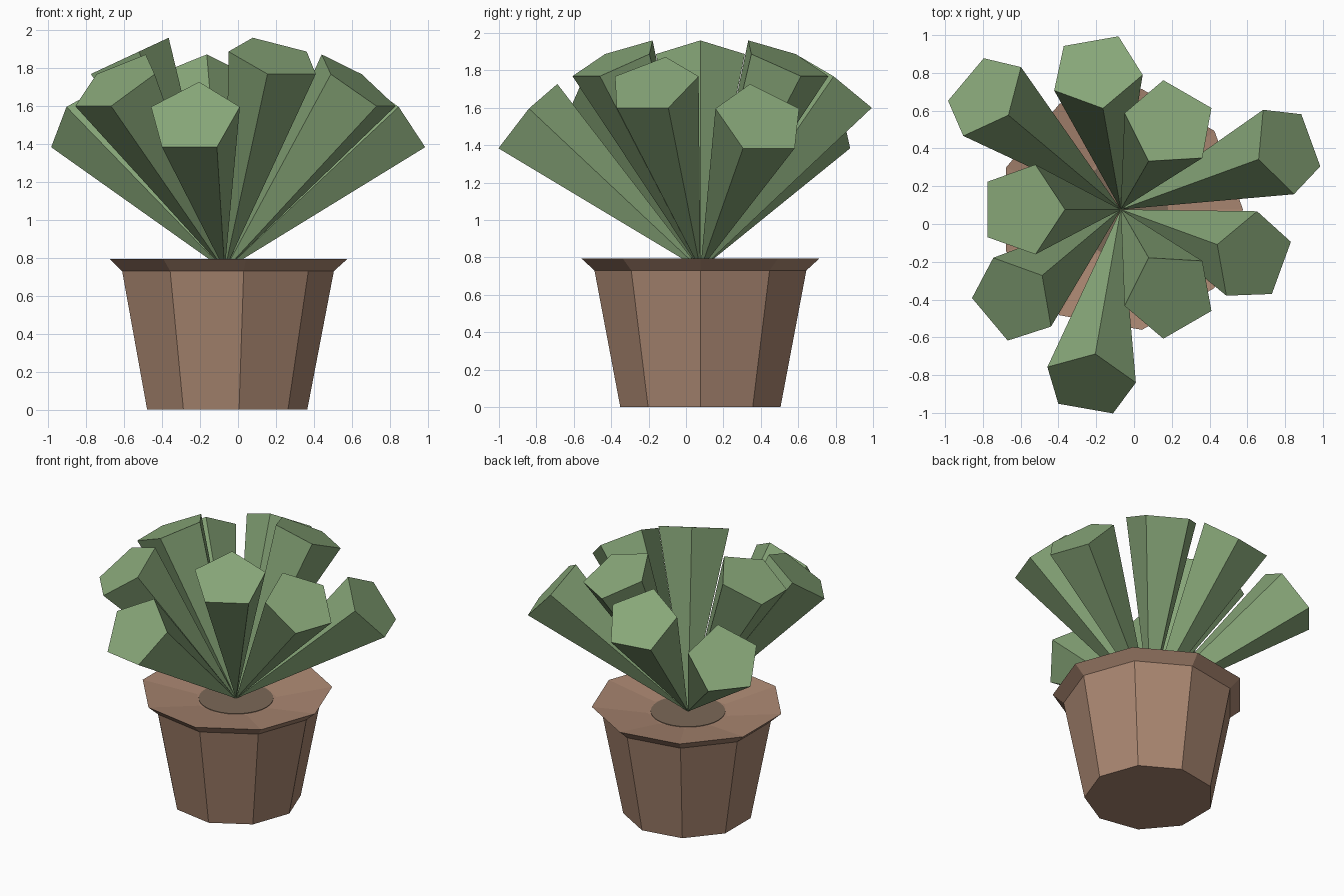
import bpy, bmesh, math
from mathutils import Matrix, Vector

old = bpy.data.objects.get("Cube")
if old:
    bpy.data.objects.remove(old, do_unlink=True)

CENTRE = Vector((-0.07, 0.077, 0))


def material(name, rgb):
    mat = bpy.data.materials.new(name)
    mat.use_nodes = True
    colour = (*rgb, 1)
    mat.diffuse_color = colour
    mat.node_tree.nodes["Principled BSDF"].inputs["Base Color"].default_value = colour
    return mat


def add_object(name, bm, mat):
    bmesh.ops.recalc_face_normals(bm, faces=bm.faces)
    mesh = bpy.data.meshes.new(name)
    bm.to_mesh(mesh)
    bm.free()
    mesh.materials.append(mat)
    obj = bpy.data.objects.new(name, mesh)
    obj.location = CENTRE
    bpy.context.collection.objects.link(obj)
    return obj


def lathe(name, profile, sides, mat):
    """Stack rings of (radius, height) and cap both ends."""
    bm = bmesh.new()
    rings = []
    for r, z in profile:
        angles = [math.tau * i / sides for i in range(sides)]
        rings.append([bm.verts.new((r * math.cos(a), r * math.sin(a), z)) for a in angles])
    for low, high in zip(rings, rings[1:]):
        for i in range(sides):
            j = (i + 1) % sides
            bm.faces.new((low[i], low[j], high[j], high[i]))
    bm.faces.new(rings[0])
    bm.faces.new(rings[-1])
    return add_object(name, bm, mat)


def leaf(name, azimuth, tilt, mat, base=0.735, length=1.235, radius=0.25, sides=5):
    """Tapered leaf: a point at the base and a flat five-sided tip."""
    bm = bmesh.new()
    apex = bm.verts.new((0, 0, 0))
    tip = []
    for i in range(sides):
        a = math.pi + math.tau * i / sides
        tip.append(bm.verts.new((radius * math.cos(a), radius * math.sin(a), length)))
    for i in range(sides):
        bm.faces.new((apex, tip[(i + 1) % sides], tip[i]))
    bm.faces.new(tip)
    turn = Matrix.Rotation(math.radians(azimuth), 4, 'Z') @ Matrix.Rotation(math.radians(tilt), 4, 'Y')
    bm.transform(Matrix.Translation((0, 0, base)) @ turn)
    return add_object(name, bm, mat)


clay = material("clay_brown", (0.40, 0.24, 0.165))
green = material("leaf_green", (0.245, 0.385, 0.19))
earth = material("soil_brown", (0.20, 0.14, 0.095))

# Nine-sided pot with flared rim and shallow dished top
lathe("pot", [(0.435, 0), (0.575, 0.73), (0.647, 0.795), (0.27, 0.735)], 9, clay)

# Round patch of soil
lathe("soil", [(0.25, 0.734), (0.25, 0.739)], 32, earth)

# Nine leaves, cycling through three tilts
tilts = (49.5, 25, 37)
for n in range(9):
    leaf(f"leaf_{n + 1}", 20 + 40 * n, tilts[n % 3], green)
